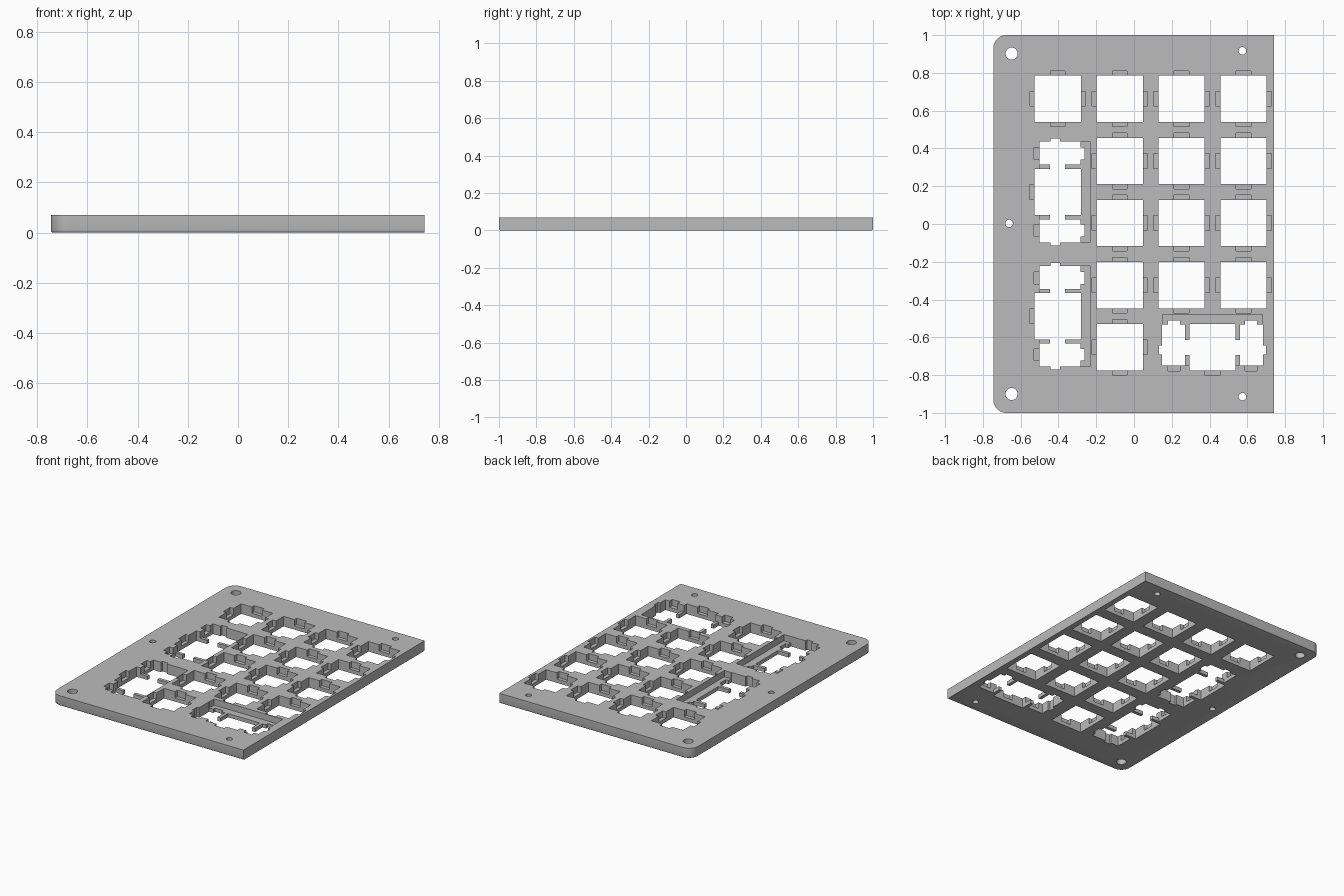
import bpy
import bmesh
from math import cos, sin, pi

cube = bpy.data.objects.get("Cube")
if cube:
    bpy.data.objects.remove(cube, do_unlink=True)

THICK, LEDGE = 0.07, 0.026
LEFT, RIGHT, RADIUS = -0.745, 0.742, 0.07
PITCH, HALF = 0.328, 0.1225
COLS = [-0.404 + PITCH * i for i in range(4)]
ROWS = [0.663 - 0.329 * i for i in range(5)]

grey = bpy.data.materials.new("plate grey")
grey.use_nodes = True
grey.diffuse_color = (0.5, 0.5, 0.5, 1)
grey.node_tree.nodes["Principled BSDF"].inputs["Base Color"].default_value = (0.5, 0.5, 0.5, 1)


def make_object(name, bm):
    bmesh.ops.recalc_face_normals(bm, faces=bm.faces)
    mesh = bpy.data.meshes.new(name)
    bm.to_mesh(mesh)
    bm.free()
    mesh.materials.append(grey)
    obj = bpy.data.objects.new(name, mesh)
    bpy.context.collection.objects.link(obj)
    return obj


def outline(inset):
    """Plate outline, rounded on one side and inset on all but the straight edge."""
    r, top = RADIUS - inset, 1 - inset
    pts = [(RIGHT, -top), (RIGHT, top)]
    for sign, start in ((1, pi / 2), (-1, pi)):
        for i in range(13):
            a = start + pi / 2 * i / 12
            pts.append((LEFT + RADIUS + r * cos(a), sign * (1 - RADIUS) + r * sin(a)))
    return pts


def box(bm, x0, x1, y0, y1, z0, z1):
    ring = [(x0, y0), (x1, y0), (x1, y1), (x0, y1)]
    low = [bm.verts.new((x, y, z0)) for x, y in ring]
    high = [bm.verts.new((x, y, z1)) for x, y in ring]
    bm.faces.new(low[::-1])
    bm.faces.new(high)
    for i in range(4):
        j = (i + 1) % 4
        bm.faces.new((low[i], low[j], high[j], high[i]))


# Plate body with a softened lower rim
bm = bmesh.new()
FILLET = 0.01
levels = [(FILLET * (1 - sin(a)), FILLET * (1 - cos(a))) for a in (0, pi / 6, pi / 3, pi / 2)]
levels = [(inset, z) for inset, z in levels] + [(0, THICK)]
rings = [[bm.verts.new((x, y, z)) for x, y in outline(inset)] for inset, z in levels]
bm.faces.new(rings[0][::-1])
bm.faces.new(rings[-1])
for a, b in zip(rings, rings[1:]):
    for i in range(len(a)):
        j = (i + 1) % len(a)
        bm.faces.new((a[i], a[j], b[j], b[i]))
plate = make_object("switch_plate", bm)

pockets, holes = bmesh.new(), bmesh.new()


def pocket(*r):
    box(pockets, *r, LEDGE, 0.15)


def hole(*r):
    box(holes, *r, -0.05, 0.2)


# Single switch openings with a clip notch on each side
def single_key(x, y):
    reach, w = HALF + 0.025, 0.039
    hole(x - HALF, x + HALF, y - HALF, y + HALF)
    pocket(x - reach, x + reach, y - w, y + w)
    pocket(x - w, x + w, y - reach, y + reach)


# Double-width openings with stabiliser slots and a wire recess
def double_key(x, y, turned):
    def place(cut, u0, u1, v0, v1):
        if turned:
            cut(x - v1, x - v0, y + u0, y + u1)
        else:
            cut(x + u0, x + u1, y + v0, y + v1)

    place(hole, -HALF, HALF, -HALF, HALF)
    place(pocket, -0.094, 0.175, -0.265, 0.265)
    place(pocket, -0.148, 0, -0.039, 0.039)
    for s in (-1, 1):
        def pair(cut, u0, u1, v0, v1):
            place(cut, u0, u1, *sorted((s * v0, s * v1)))
        pair(hole, -0.095, 0.122, 0.145, 0.267)    # stabiliser slot
        pair(hole, 0.05, 0.143, 0.172, 0.235)      # side bump
        pair(hole, -0.037, 0.011, 0.2, 0.283)      # end bump
        pair(hole, -0.04, 0.04, 0.1, 0.16)         # neck to the switch opening
        pair(pocket, -0.125, 0, 0.172, 0.235)      # clip notch


for c, x in enumerate(COLS):
    for r, y in enumerate(ROWS):
        if (c == 0 and r > 0) or (c > 1 and r == 4):
            continue
        single_key(x, y)
double_key(COLS[0], (ROWS[1] + ROWS[2]) / 2, False)
double_key(COLS[0], (ROWS[3] + ROWS[4]) / 2, False)
double_key((COLS[2] + COLS[3]) / 2, ROWS[4], True)

# Screw holes
screws = [(-0.648, 0.902, 0.032), (-0.648, -0.9, 0.032),
          (0.574, 0.917, 0.02), (0.574, -0.914, 0.02), (-0.661, 0.003, 0.02)]
for x, y, r in screws:
    made = bmesh.ops.create_cone(holes, cap_ends=True, segments=32, radius1=r, radius2=r, depth=0.3)
    bmesh.ops.translate(holes, verts=made["verts"], vec=(x, y, 0.05))

# Cut the recesses first, then the through openings
cutters = [make_object("recess_cutter", pockets), make_object("opening_cutter", holes)]
bpy.context.view_layer.objects.active = plate
for cutter in cutters:
    mod = plate.modifiers.new(cutter.name, 'BOOLEAN')
    mod.operation, mod.solver = 'DIFFERENCE', 'EXACT'
    mod.use_self = True
    mod.object = cutter
    bpy.ops.object.modifier_apply(modifier=mod.name)
for cutter in cutters:
    bpy.data.objects.remove(cutter, do_unlink=True)

# Smooth the rounded corners and screw holes, keep edges sharp
bpy.ops.object.select_all(action='DESELECT')
plate.select_set(True)
bpy.ops.object.shade_smooth_by_angle(angle=pi / 6)
